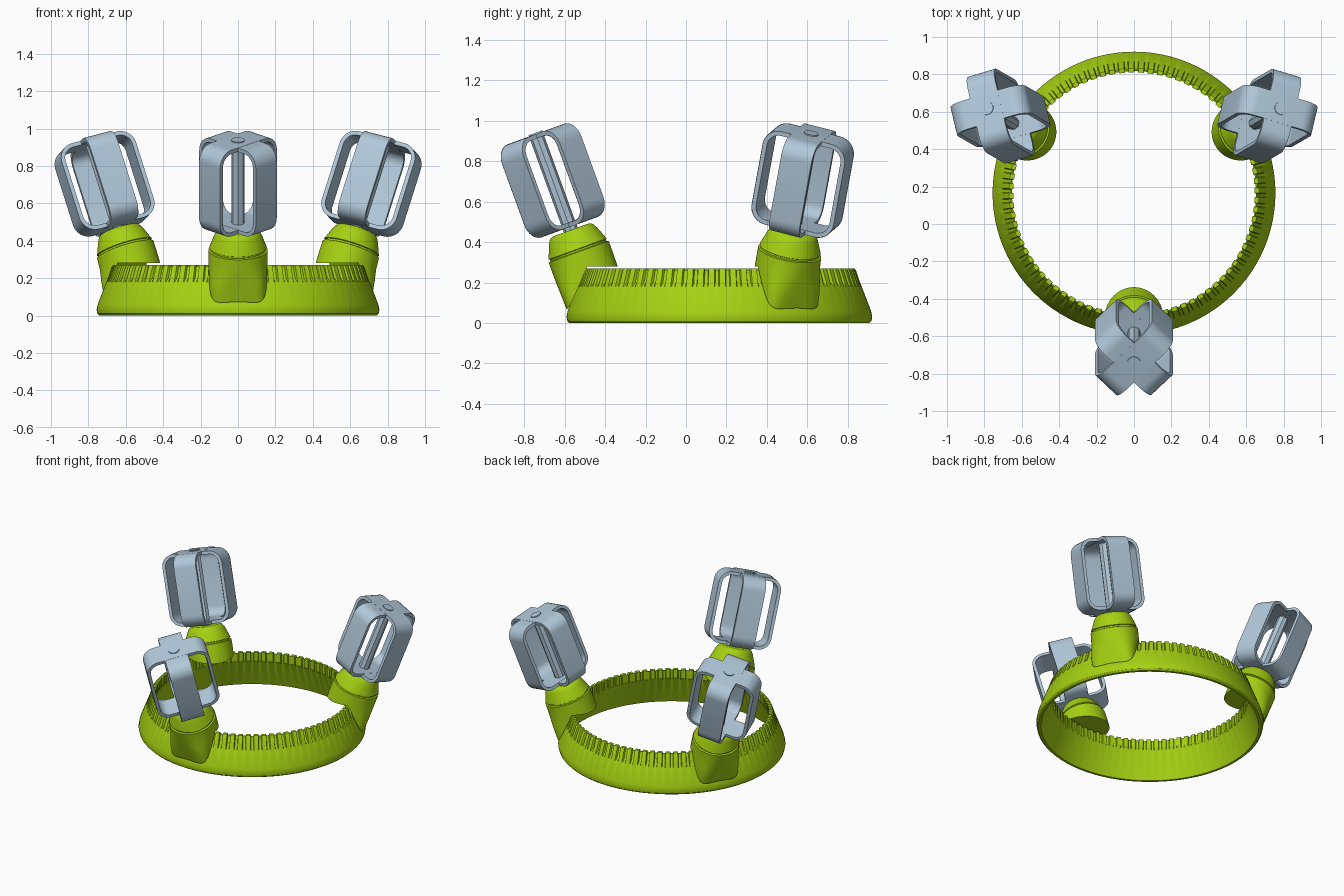
import bpy, bmesh, math
from mathutils import Matrix

if "Cube" in bpy.data.objects:
    bpy.data.objects.remove(bpy.data.objects["Cube"])

RING_Y = 0.165
TEETH = 80


def material(name, rgb):
    m = bpy.data.materials.new(name)
    m.diffuse_color = (*rgb, 1)
    m.use_nodes = True
    m.node_tree.nodes["Principled BSDF"].inputs["Base Color"].default_value = m.diffuse_color
    return m


GREEN = material("lime green", (0.38, 0.64, 0.006))
STEEL = material("pale steel blue", (0.44, 0.58, 0.70))


def loft(name, rings, mat, closed=False, matrix=None):
    """Skin equal-length point loops; close back to the first loop or cap the ends."""
    bm = bmesh.new()
    loops = [[bm.verts.new(p) for p in r] for r in rings]
    n = len(loops[0])
    pairs = list(zip(loops, loops[1:]))
    if closed:
        pairs.append((loops[-1], loops[0]))
    for a, b in pairs:
        for i in range(n):
            j = (i + 1) % n
            bm.faces.new((a[i], a[j], b[j], b[i]))
    if not closed:
        bm.faces.new(loops[0])
        bm.faces.new(loops[-1])
    if matrix:
        bm.transform(matrix)
    bmesh.ops.recalc_face_normals(bm, faces=bm.faces)
    me = bpy.data.meshes.new(name)
    bm.to_mesh(me)
    bm.free()
    ob = bpy.data.objects.new(name, me)
    bpy.context.collection.objects.link(ob)
    me.materials.append(mat)
    return ob


def select(ob):
    bpy.ops.object.select_all(action='DESELECT')
    ob.select_set(True)
    bpy.context.view_layer.objects.active = ob


def smooth(ob):
    select(ob)
    bpy.ops.object.shade_smooth_by_angle(angle=math.radians(32))


def circle(r, z, n, cy=0.0):
    return [(r * math.cos(2 * math.pi * i / n), cy + r * math.sin(2 * math.pi * i / n), z)
            for i in range(n)]


# Base ring: thin conical shell with a notched crown
def ring_profile(groove):
    d = 0.016 if groove else 0.0
    return [(0.725, 0.0), (0.742, 0.0), (0.752, 0.01), (0.756, 0.03), (0.750, 0.06),
            (0.704, 0.18), (0.696 - d, 0.20), (0.675 - d, 0.262), (0.668 - d, 0.27 - d / 2),
            (0.645 + d / 2, 0.27 - d / 2), (0.645 + d / 2, 0.21), (0.655, 0.195)]


sections = []
for t in range(TEETH):
    for frac, groove in ((0.0, False), (0.55, False), (0.62, True), (0.93, True)):
        a = 2 * math.pi * (t + frac) / TEETH
        sections.append([(r * math.cos(a), RING_Y + r * math.sin(a), z)
                         for r, z in ring_profile(groove)])
smooth(loft("notched_ring", sections, GREEN, closed=True))

# Cutter shaped like the ring's outside, so each pod sits over the rim
cutter = loft("ring_cutter", [circle(0.912, -0.3, 128, RING_Y), circle(0.672, 0.28, 128, RING_Y)], GREEN)
cutter.hide_render = True


def pod_section(r, z, n):
    """Circle whose outward (-y) half swells to a squarer outline as n grows."""
    pts = []
    for i in range(64):
        a = 2 * math.pi * (i + 0.5) / 64
        c, s = math.cos(a), math.sin(a)
        e = 2 / n if s < 0 else 1
        pts.append((r * math.copysign(abs(c) ** e, c), r * math.copysign(abs(s) ** e, s), z))
    return pts


def pod(name, m):
    # radius, distance along axis, squareness
    prof = [(0.095, 0.0, 2), (0.108, -0.005, 2), (0.119, -0.018, 2), (0.128, -0.036, 2),
            (0.153, -0.100, 2), (0.147, -0.103, 2), (0.147, -0.112, 2), (0.158, -0.115, 2),
            (0.158, -0.18, 2.2), (0.157, -0.24, 3), (0.155, -0.30, 4.2), (0.152, -0.42, 6)]
    ob = loft(name, [pod_section(*p) for p in prof], GREEN, matrix=m)
    mod = ob.modifiers.new("rim_cut", 'BOOLEAN')
    mod.operation, mod.solver, mod.object = 'DIFFERENCE', 'EXACT', cutter
    select(ob)
    bpy.ops.object.modifier_apply(modifier=mod.name)
    smooth(ob)


def rounded_rect(hx, hz, r):
    pts = []
    for k, (sx, sz) in enumerate(((1, 1), (-1, 1), (-1, -1), (1, -1))):
        for i in range(9):
            a = math.pi / 2 * (k + i / 8)
            pts.append((sx * (hx - r) + r * math.cos(a), sz * (hz - r) + r * math.sin(a)))
    return pts


def band(name, m, trim):
    # Flat strip bent into a rounded rectangular hoop
    hx, hz, th, w = 0.215 - trim, 0.245 - trim, 0.022, 0.079
    outer = rounded_rect(hx, hz, 0.085)
    inner = rounded_rect(hx - th, hz - th, 0.085 - th)
    loops = [[(x, y, z) for x, z in pts]
             for pts, y in ((outer, -w), (outer, w), (inner, w), (inner, -w))]
    smooth(loft(name, loops, STEEL, closed=True, matrix=m))


# Three outward-leaning pods, each carrying a crossed-hoop cage
for label, deg in (("front", 0), ("right", 120), ("left", -120)):
    m = (Matrix.Translation((0, RING_Y, 0)) @ Matrix.Rotation(math.radians(deg), 4, 'Z')
         @ Matrix.Translation((0, -0.735, 0.46)) @ Matrix.Rotation(math.radians(20), 4, 'X'))
    pod(label + "_pod", m)
    cage = m @ Matrix.Translation((0, 0, 0.26))
    for k, turn in enumerate((45, -45)):
        band(f"{label}_cage_hoop_{k + 1}", cage @ Matrix.Rotation(math.radians(turn), 4, 'Z'), 0.001 * k)
    # Central rod and the round rivet on top
    loft(label + "_rod", [circle(0.036, -0.02, 8), circle(0.036, 0.485, 8)], STEEL, matrix=m)
    smooth(loft(label + "_rivet", [circle(0.036, 0.48, 24), circle(0.036, 0.511, 24)], STEEL, matrix=m))

bpy.data.objects.remove(cutter, do_unlink=True)
